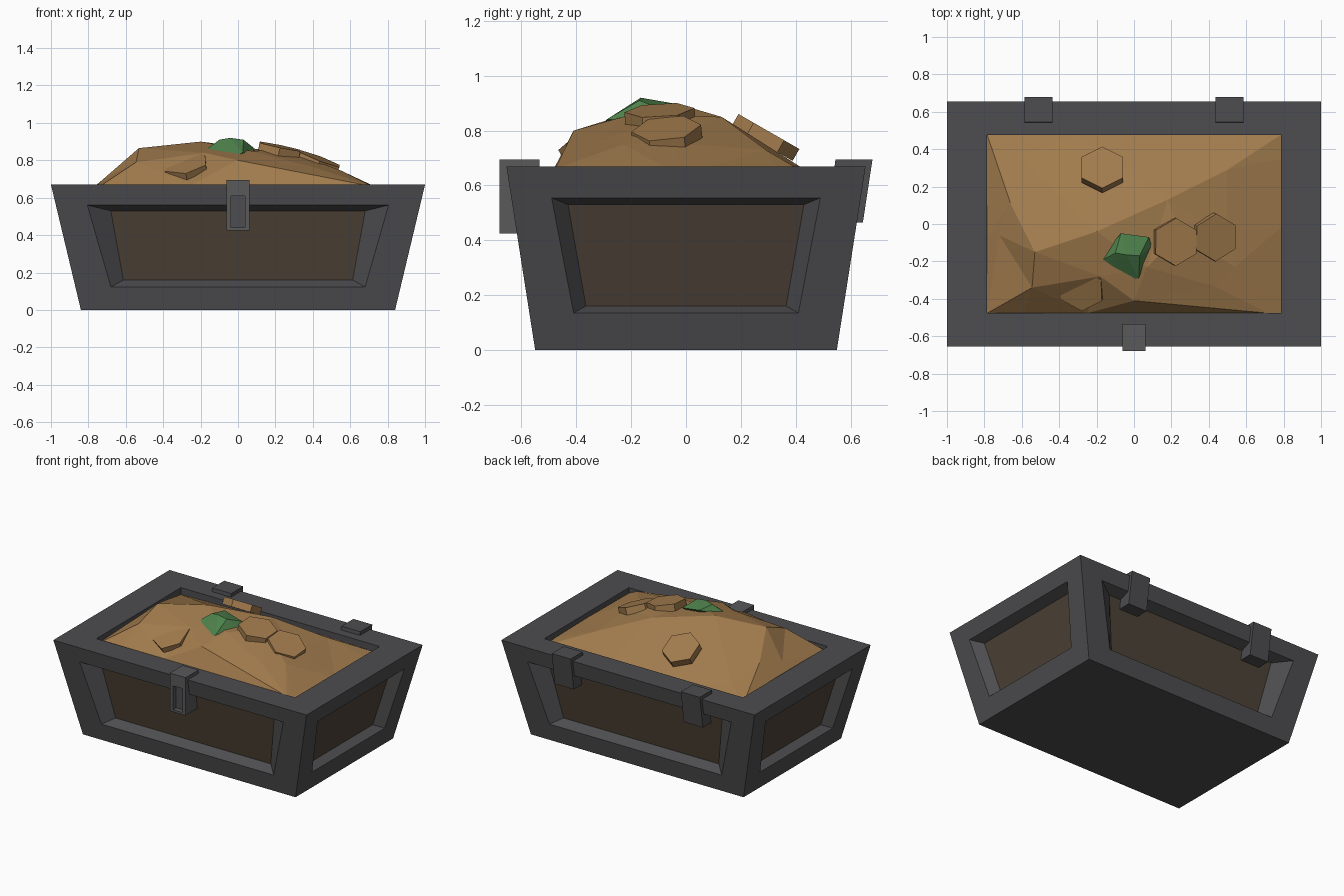
import bpy, bmesh
from mathutils import Vector
from mathutils.geometry import delaunay_2d_cdt

if "Cube" in bpy.data.objects:
    bpy.data.objects.remove(bpy.data.objects["Cube"])


def material(name, rgb):
    m = bpy.data.materials.new(name)
    m.diffuse_color = (*rgb, 1)
    m.use_nodes = True
    m.node_tree.nodes["Principled BSDF"].inputs["Base Color"].default_value = m.diffuse_color
    return m


IRON = material("dark_iron", (0.075, 0.075, 0.08))
FITTING = material("fitting_iron", (0.10, 0.10, 0.105))
WOOD = material("dark_wood", (0.075, 0.055, 0.038))
GOLD = material("gold", (0.36, 0.20, 0.075))
GREEN = material("green", (0.075, 0.22, 0.07))


def finish(bm, name, *mats):
    bmesh.ops.remove_doubles(bm, verts=bm.verts, dist=1e-5)
    bmesh.ops.recalc_face_normals(bm, faces=bm.faces)
    me = bpy.data.meshes.new(name)
    bm.to_mesh(me)
    bm.free()
    for m in mats:
        me.materials.append(m)
    ob = bpy.data.objects.new(name, me)
    bpy.context.collection.objects.link(ob)
    return ob


def quad(bm, pts, mat=0):
    f = bm.faces.new([bm.verts.new(p) for p in pts])
    f.material_index = mat


def bridge(bm, a, b):
    for i in range(4):
        j = (i + 1) % 4
        quad(bm, (a[i], a[j], b[j], b[i]))


# Chest body: flared walls, each with a bevelled recessed wood panel
H, DEPTH = 0.67, 0.07
BOT, TOP, MOUTH = (0.84, 0.55), (1.0, 0.655), (0.785, 0.477)


def rect(h, z):
    return [(sx * h[0], sy * h[1], z) for sx, sy in ((-1, -1), (1, -1), (1, 1), (-1, 1))]


def wall_rect(axis, sign, w_bot, w_top, z0, z1, depth):
    out = []
    for u, z in ((-w_bot, z0), (w_bot, z0), (w_top, z1), (-w_top, z1)):
        o = sign * (BOT[axis] + (TOP[axis] - BOT[axis]) * z / H - depth)
        out.append((o, u, z) if axis == 0 else (u, o, z))
    return out


bm = bmesh.new()
for sign in (-1, 1):
    for axis, hole, panel in (
            (1, (0.68, 0.805, 0.123, 0.56), (0.613, 0.68, 0.16, 0.53)),
            (0, (0.41, 0.49, 0.135, 0.555), (0.365, 0.43, 0.16, 0.53))):
        edge = wall_rect(axis, sign, BOT[1 - axis], TOP[1 - axis], 0, H, 0)
        rim = wall_rect(axis, sign, *hole, 0)
        back = wall_rect(axis, sign, *panel, DEPTH)
        bridge(bm, edge, rim)
        bridge(bm, rim, back)
        quad(bm, back, 1)
quad(bm, rect(BOT, 0))
bridge(bm, rect(TOP, H), rect(MOUTH, H))
bridge(bm, rect(MOUTH, H), rect(MOUTH, 0.5))
quad(bm, rect(MOUTH, 0.5))
finish(bm, "chest_body", IRON, WOOD)

# Treasure heap: coarse height points, triangulated
heap = [
    (-.785, -.477, .63), (-.585, -.477, .655), (-.25, -.477, .67), (.72, -.477, .66),
    (.785, -.477, .63), (.785, -.02, .635), (.785, .35, .63), (.785, .477, .62),
    (.28, .477, .63), (-.3, .477, .63), (-.785, .477, .62), (-.785, -.06, .645),
    (-.72, -.06, .70), (-.545, -.34, .79), (-.53, -.15, .865), (-.66, .11, .75),
    (-.62, .36, .68), (-.2, -.04, .90), (-.18, -.28, .84), (0, -.41, .80),
    (.43, -.335, .755), (.07, -.23, .85), (.54, -.23, .75), (.18, .13, .85),
    (.5, .29, .73), (.25, -.05, .855), (.5, -.04, .755)]
co, _, faces, ids, _, _ = delaunay_2d_cdt([Vector(p[:2]) for p in heap], [], [], 0, 1e-5)
bm = bmesh.new()
vs = [bm.verts.new((c.x, c.y, heap[ids[i][0]][2])) for i, c in enumerate(co)]
for f in faces:
    bm.faces.new([vs[i] for i in f])
finish(bm, "gold_heap", GOLD)
for p in bpy.data.objects["gold_heap"].data.polygons:
    if p.normal.z < 0:
        p.flip()

# Six-sided coins lying on the heap
for i, (c, n) in enumerate((
        ((-.28, -.34, .765), (-.15, -.45, .88)),
        ((.22, -.095, .85), (.2, -.06, .97)),
        ((.43, -.07, .785), (.35, -.1, .92)),
        ((-.17, .29, .775), (0, .5, .87)))):
    bm = bmesh.new()
    bmesh.ops.create_cone(bm, cap_ends=True, segments=6, radius1=.128, radius2=.128, depth=.05)
    q = Vector((0, 0, 1)).rotation_difference(Vector(n).normalized())
    for v in bm.verts:
        v.co = q @ v.co + Vector(c)
    finish(bm, f"coin_{i + 1}", GOLD)

# Faceted green gem
bm = bmesh.new()
for p in ((-.2, -.21, .835), (-.16, -.325, .765), (.025, -.29, .84), (.095, -.12, .845),
          (.08, -.07, .87), (-.07, -.05, .90), (-.04, -.165, .92), (.03, -.17, .91),
          (-.1, -.155, .91), (-.19, -.23, .80), (-.05, -.18, .76)):
    bm.verts.new(p)
bmesh.ops.convex_hull(bm, input=bm.verts[:])
finish(bm, "gem", GREEN)


def extrude_profile(bm, profile, x0, x1):
    a, b = ([(x, y, z) for y, z in profile] for x in (x0, x1))
    quad(bm, a)
    quad(bm, b)
    bridge(bm, a, b)


# Back hinges
for side, x in (("left", -.51), ("right", .51)):
    bm = bmesh.new()
    extrude_profile(bm, ((.545, .695), (.68, .695), (.645, .465), (.515, .465)), x - .075, x + .075)
    finish(bm, f"hinge_{side}", IRON)

# Front latch plate with a sunken slot
bm = bmesh.new()
box = [[(x, y, z) for x, z in ((-.062, .425), (.062, .425), (.062, .695), (-.062, .695))]
       for y in (-.68, -.535)]
slot = [[(x, y, z) for x, z in ((-.037, .44), (.037, .44), (.037, .61), (-.037, .61))]
        for y in (-.68, -.645)]
bridge(bm, *box)
quad(bm, box[1])
bridge(bm, box[0], slot[0])
bridge(bm, *slot)
quad(bm, slot[1], 1)
finish(bm, "front_latch", FITTING, IRON)
